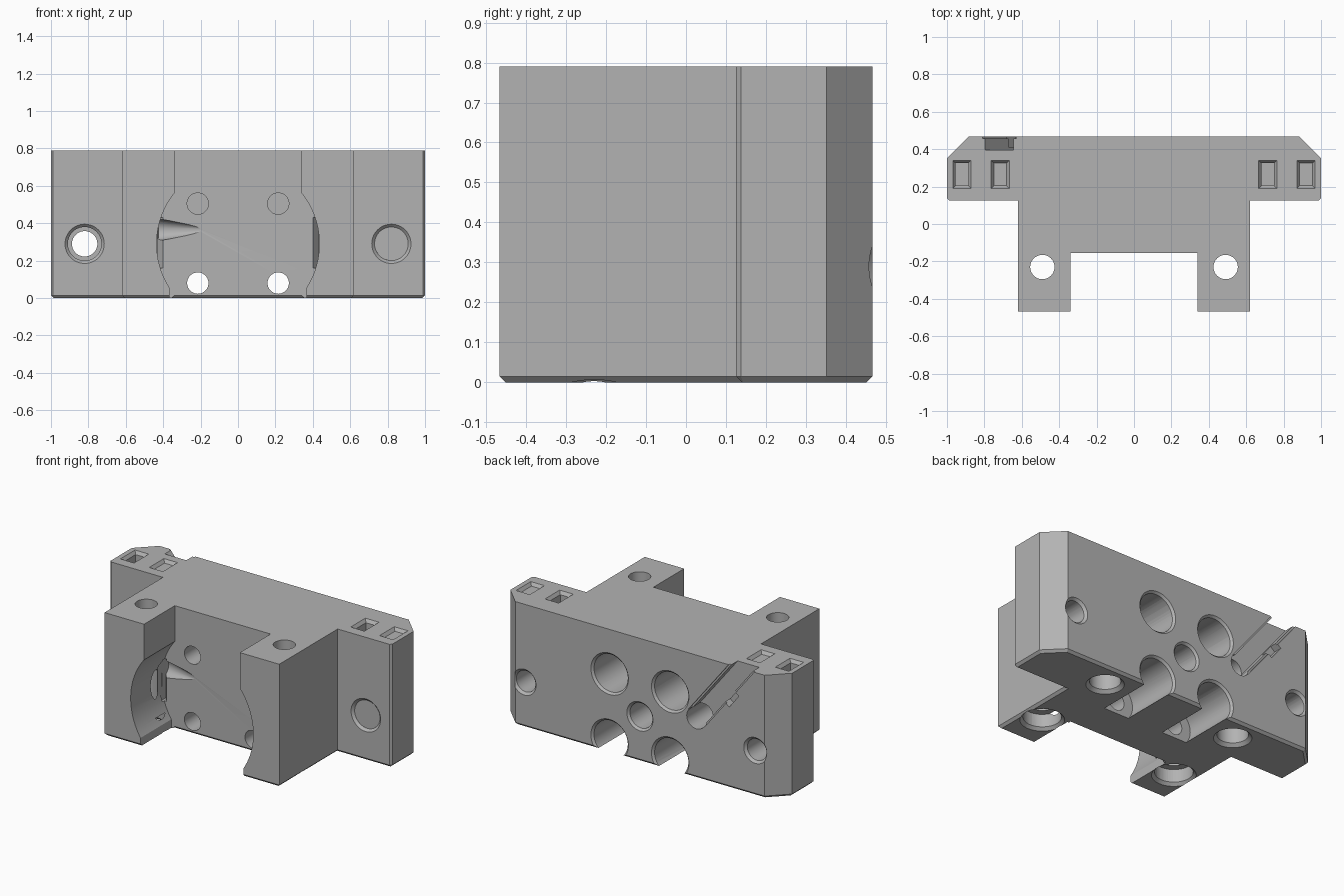
import bpy, bmesh
from math import radians, atan2
from mathutils import Matrix, Vector

if "Cube" in bpy.data.objects:
    bpy.data.objects.remove(bpy.data.objects["Cube"])

HEIGHT = 0.79
BACK = 0.467
FLOOR = -0.155   # back wall of the front recess
BORE_Z = 0.29

grey = bpy.data.materials.new("machined grey")
grey.use_nodes = True
colour = (0.45, 0.45, 0.45, 1)
grey.diffuse_color = colour
grey.node_tree.nodes["Principled BSDF"].inputs["Base Color"].default_value = colour


def finish(name, bm):
    bmesh.ops.recalc_face_normals(bm, faces=bm.faces)
    mesh = bpy.data.meshes.new(name)
    bm.to_mesh(mesh)
    bm.free()
    obj = bpy.data.objects.new(name, mesh)
    bpy.context.collection.objects.link(obj)
    mesh.materials.append(grey)
    return obj


def prism(name, outline, z0, z1, chamfer=0):
    """Extrude an xy outline, optionally chamfering the lower rim."""
    bm = bmesh.new()
    base = bm.faces.new([bm.verts.new((x, y, z0)) for x, y in outline])
    top = bmesh.ops.extrude_face_region(bm, geom=[base], use_keep_orig=True)
    for v in [g for g in top["geom"] if isinstance(g, bmesh.types.BMVert)]:
        v.co.z = z1
    if chamfer:
        rim = [e for e in bm.edges if all(v.co.z == z0 for v in e.verts)]
        bmesh.ops.bevel(bm, geom=rim, offset=chamfer, segments=1, affect='EDGES')
    return finish(name, bm)


# Main body: wide flange with two forward arms
half = [(0.34, FLOOR), (0.34, -BACK), (0.62, -BACK), (0.62, 0.125),
        (0.988, 0.125), (1, 0.137), (1, 0.352), (0.885, BACK)]
outline = half + [(-x, y) for x, y in reversed(half)]
body = prism("mounting_block", outline, 0, HEIGHT, 0.015)


def cut(cutter):
    mod = body.modifiers.new("cut", 'BOOLEAN')
    mod.operation = 'DIFFERENCE'
    mod.solver = 'EXACT'
    mod.object = cutter
    bpy.context.view_layer.objects.active = body
    bpy.ops.object.modifier_apply(modifier=mod.name)
    bpy.data.objects.remove(cutter)


def bore(start, end, r1, r2=None, segments=48):
    """Cut a round or conical hole from start to end."""
    a, b = Vector(start), Vector(end)
    bm = bmesh.new()
    turn = (b - a).to_track_quat('Z', 'Y').to_matrix().to_4x4()
    bmesh.ops.create_cone(bm, cap_ends=True, segments=segments, radius1=r1,
                          radius2=r1 if r2 is None else r2, depth=(b - a).length,
                          matrix=Matrix.Translation((a + b) / 2) @ turn)
    cut(finish("hole_cutter", bm))


def pocket(low, high, turn=Matrix()):
    """Cut a box, with turn applied to its centred shape."""
    lo, hi = Vector(low), Vector(high)
    bm = bmesh.new()
    place = Matrix.Translation((lo + hi) / 2) @ turn @ Matrix.Diagonal((hi - lo).to_4d())
    place[3][3] = 1
    bmesh.ops.create_cube(bm, size=1, matrix=place)
    cut(finish("pocket_cutter", bm))


# Large front bore between the arms, widened at the foot
bore((0, -0.6, BORE_Z), (0, FLOOR, BORE_Z), 0.435, segments=96)
pocket((-0.365, -0.6, -0.1), (0.365, FLOOR, 0.1))

for s in (-1, 1):
    # Sloped relief at the outer rim of the bore
    cut(prism("relief_cutter", [(s * 0.4, FLOOR), (s * 0.4, FLOOR - 0.02),
              (s * 0.43, FLOOR - 0.02), (s * 0.43, FLOOR + 0.04)], 0.16, 0.43))

    # Flange bolt holes with front counterbore and chamfers
    x = s * 0.82
    bore((x, 0, BORE_Z), (x, 0.6, BORE_Z), 0.068)
    bore((x, 0, BORE_Z), (x, 0.21, BORE_Z), 0.09)
    bore((x, 0.11, BORE_Z), (x, 0.14, BORE_Z), 0.12, 0.09)
    bore((x, 0.45, BORE_Z), (x, 0.48, BORE_Z), 0.066, 0.096)

    # Large rear bores: upper blind, lower stepped through and open below
    x = s * 0.215
    bore((x, 0.18, 0.505), (x, 0.6, 0.505), 0.12)
    bore((x, 0.452, 0.505), (x, 0.482, 0.505), 0.118, 0.148)
    bore((x, -0.3, 0.505), (x, 0.02, 0.505), 0.057)
    bore((x, 0.1, 0.08), (x, 0.6, 0.08), 0.12)
    bore((x, 0.452, 0.08), (x, 0.482, 0.08), 0.118, 0.148)
    bore((x, -0.3, 0.08), (x, 0.2, 0.08), 0.057)

    # Vertical arm holes with lower counterbore
    x = s * 0.49
    bore((x, -0.23, -0.1), (x, -0.23, 0.9), 0.065)
    bore((x, -0.23, -0.1), (x, -0.23, 0.1), 0.11)
    bore((x, -0.23, -0.01), (x, -0.23, 0.02), 0.138, 0.108)

    # Blind sockets under the flange
    x = s * 0.475
    bore((x, 0.31, -0.1), (x, 0.31, 0.12), 0.09)
    bore((x, 0.31, -0.01), (x, 0.31, 0.02), 0.12, 0.09)

    # Rectangular nut pockets with sloped lips
    for x in (s * 0.715, s * 0.92):
        pocket((x - 0.034, 0.205, 0.66), (x + 0.034, 0.325, 0.9))
        bm = bmesh.new()
        bmesh.ops.create_cube(bm, size=1)
        for v in bm.verts:
            grow = 0.056 if v.co.z > 0 else 0.034
            v.co = (x + (grow if v.co.x > 0 else -grow),
                    0.265 + (grow + 0.026) * (1 if v.co.y > 0 else -1),
                    HEIGHT + (0.01 if v.co.z > 0 else -0.02))
        cut(finish("lip_cutter", bm))

# Central rear socket
bore((0, 0.2, BORE_Z), (0, 0.6, BORE_Z), 0.08)
bore((0, 0.452, BORE_Z), (0, 0.482, BORE_Z), 0.078, 0.108)

# Diagonal rear wire channel with a wider upper end and a cross hole
low, high = Vector((-0.40, BACK, 0.385)), Vector((-0.72, BACK, HEIGHT))
slope = (high - low).normalized()
turn = Matrix.Rotation(atan2(slope.x, slope.z), 4, 'Y')


def channel(t0, t1, width, depth, shift=0):
    side = Vector((slope.z, 0, -slope.x)) * shift
    mid = low + slope * (t0 + t1) / 2 + side
    size = Vector((width / 2, depth, (t1 - t0) / 2))
    pocket(mid - size, mid + size, turn)


channel(0, 0.7, 0.12, 0.072)
channel(0.25, 0.36, 0.05, 0.055, -0.075)
channel(0, 0.7, 0.142, 0.01)
bore(low - Vector((0, 0.3, 0)), low + Vector((0, 0.1, 0)), 0.068)

# Wire outlet beside the front bore
bore((-0.43, FLOOR, 0.365), (-0.2, FLOOR - 0.02, 0.365), 0.06, 0.02)

# Smooth bores with crisp edges
bpy.ops.object.select_all(action='DESELECT')
body.select_set(True)
bpy.context.view_layer.objects.active = body
bpy.ops.object.shade_smooth_by_angle(angle=radians(20))
